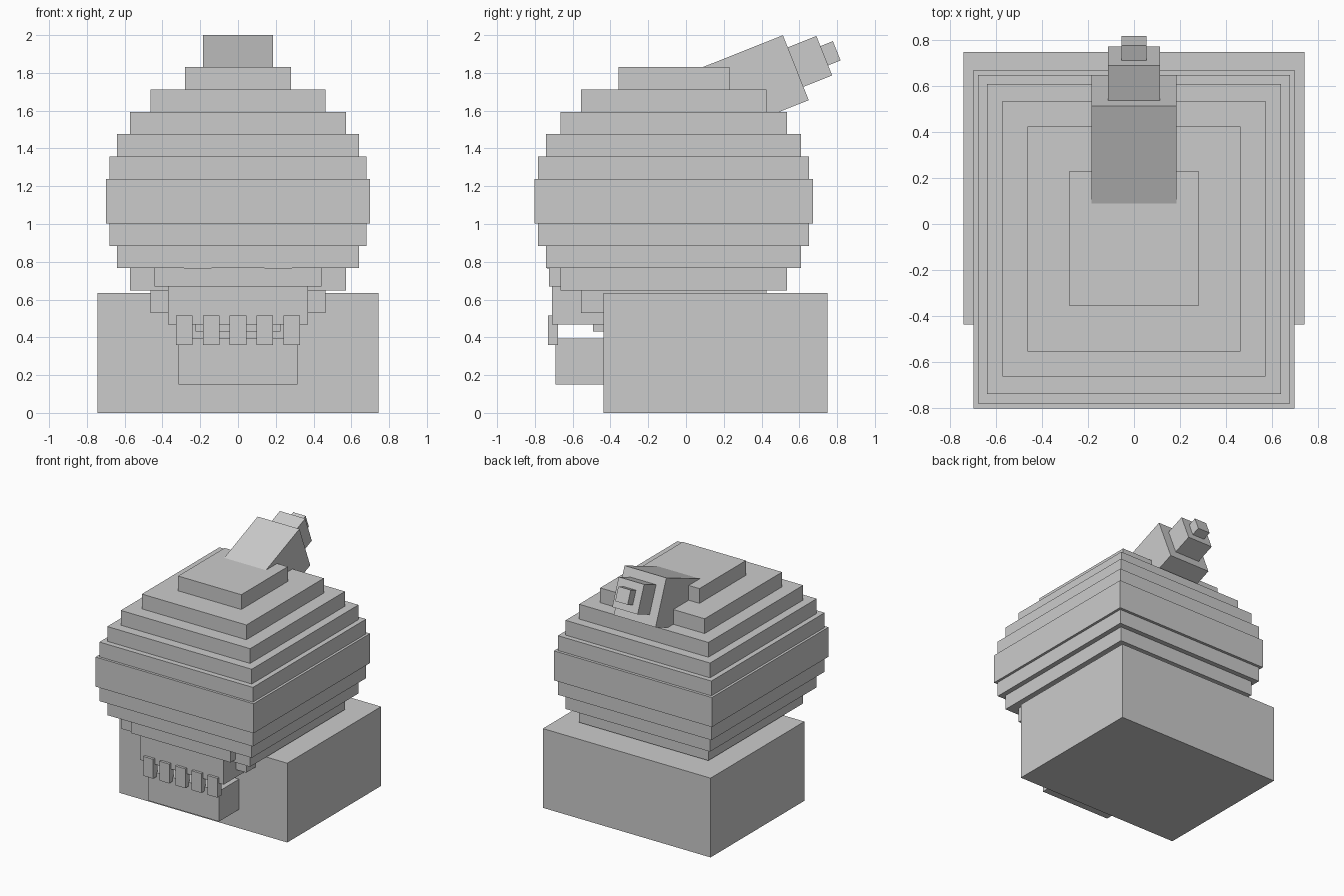
import bpy
import math

if "Cube" in bpy.data.objects:
    bpy.data.objects.remove(bpy.data.objects["Cube"])

grey = bpy.data.materials.new("stone_grey")
grey.diffuse_color = (0.6, 0.6, 0.6, 1)
grey.use_nodes = True
grey.node_tree.nodes["Principled BSDF"].inputs["Base Color"].default_value = grey.diffuse_color


def box(name, x0, x1, y0, y1, z0, z1):
    bpy.ops.mesh.primitive_cube_add(size=1, location=((x0 + x1) / 2, (y0 + y1) / 2, (z0 + z1) / 2))
    ob = bpy.context.object
    ob.name = name
    ob.scale = (x1 - x0, y1 - y0, z1 - z0)
    ob.data.materials.append(grey)
    return ob


def tilted(name, y_end, z_end, size, length, angle=math.radians(21.7)):
    # square bar whose end face is centred on (y_end, z_end), leaning up and back
    c, s = math.cos(angle), math.sin(angle)
    bpy.ops.mesh.primitive_cube_add(
        size=1, location=(0, y_end - c * length / 2, z_end - s * length / 2), rotation=(angle, 0, 0))
    ob = bpy.context.object
    ob.name = name
    ob.scale = (size, length, size)
    ob.data.materials.append(grey)


# base block
box("base_block", -0.743, 0.743, -0.437, 0.75, 0, 0.635)

# stepped round body, symmetric above and below the middle
half_x = [0.70, 0.68, 0.64, 0.573, 0.463, 0.28]
front_y = [-0.803, -0.783, -0.74, -0.665, -0.555, -0.358]
back_y = [0.672, 0.65, 0.61, 0.535, 0.425, 0.23]
step, mid = 0.1183, 1.121
for i, (hx, fy, by) in enumerate(zip(half_x, front_y, back_y)):
    box(f"upper_layer_{i}", -hx, hx, fy, by, mid + i * step, mid + (i + 1) * step)
    box(f"lower_layer_{i}", -hx, hx, fy, by, mid - (i + 1) * step, mid - i * step)

# face and jaws
box("cheek_block", -0.442, 0.442, -0.725, -0.40, 0.67, 0.80)
box("upper_jaw", -0.37, 0.37, -0.71, -0.40, 0.468, 0.70)
box("mouth_block", -0.225, 0.225, -0.492, -0.40, 0.43, 0.50)
box("lower_jaw", -0.315, 0.315, -0.69, -0.40, 0.15, 0.393)
for s in (-1, 1):
    x = s * 0.213
    box("eye_edge", x - 0.072, x + 0.072, -0.735, -0.68, 0.765, 0.80)

# teeth
for i in range(-2, 3):
    x = i * 0.142
    box("tooth", x - 0.044, x + 0.044, -0.73, -0.678, 0.36, 0.515)

# leaning stem in three sizes
tilted("stem_large", 0.5815, 1.8275, 0.37, 0.60)
tilted("stem_medium", 0.732, 1.891, 0.225, 0.25)
tilted("stem_small", 0.798, 1.917, 0.11, 0.15)
